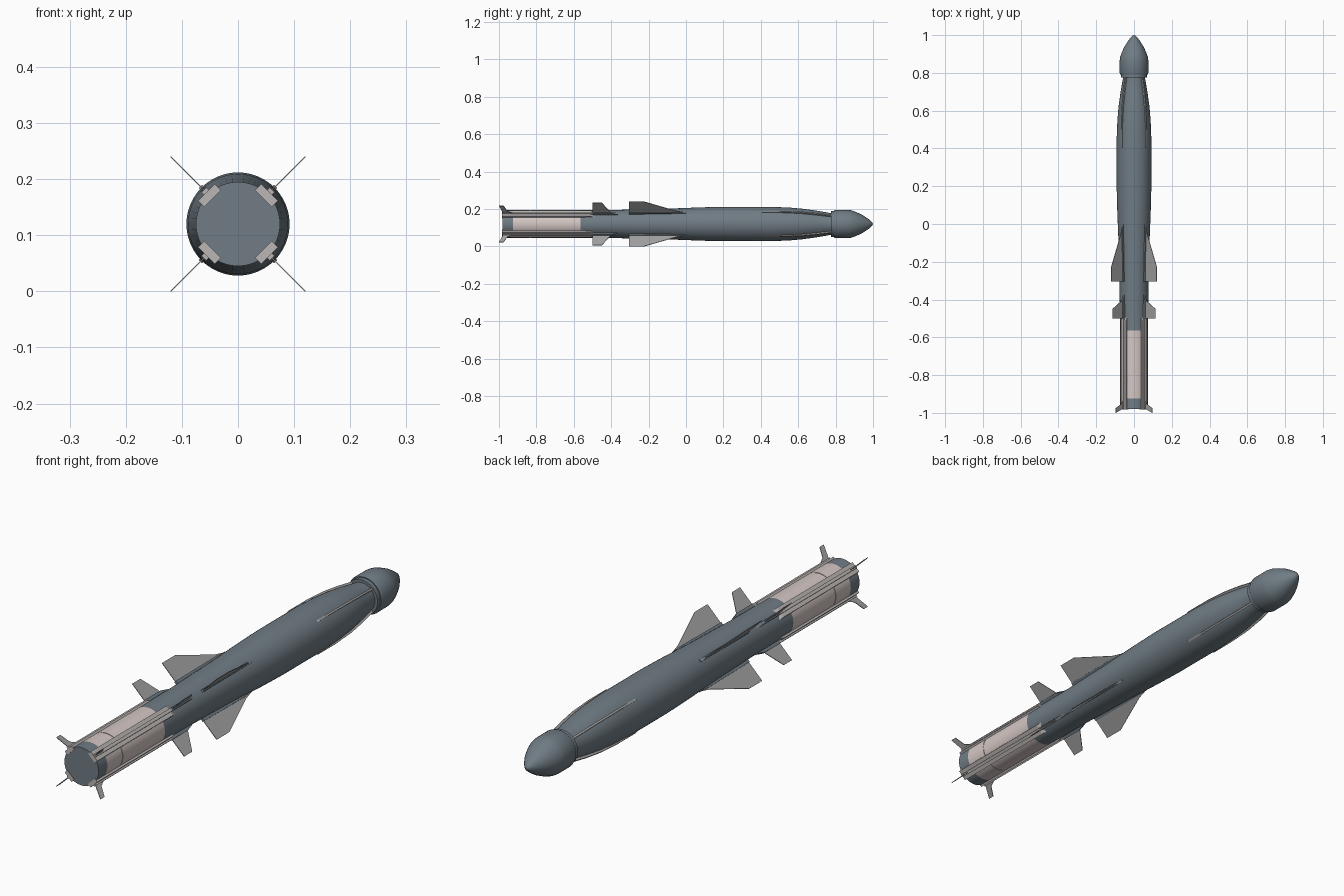
import bpy, bmesh, math
from mathutils import Matrix, Vector

if "Cube" in bpy.data.objects:
    bpy.data.objects.remove(bpy.data.objects["Cube"])

AXIS_Z = 0.12
SEGMENTS = 48


def material(name, rgb):
    m = bpy.data.materials.new(name)
    m.diffuse_color = (*rgb, 1)
    m.use_nodes = True
    m.node_tree.nodes["Principled BSDF"].inputs["Base Color"].default_value = m.diffuse_color
    return m


SLATE = material("slate_paint", (0.16, 0.20, 0.23))
PALE = material("pale_pink_paint", (0.66, 0.57, 0.55))
FIN = material("fin_grey", (0.36, 0.36, 0.36))
RAIL = material("rail_grey", (0.5, 0.47, 0.46))


def finish(bm, name, mat, smooth=True):
    bmesh.ops.recalc_face_normals(bm, faces=bm.faces)
    mesh = bpy.data.meshes.new(name)
    bm.to_mesh(mesh)
    bm.free()
    mesh.materials.append(mat)
    ob = bpy.data.objects.new(name, mesh)
    bpy.context.collection.objects.link(ob)
    ob.location.z = AXIS_Z
    if smooth:
        bpy.ops.object.select_all(action='DESELECT')
        ob.select_set(True)
        bpy.context.view_layer.objects.active = ob
        bpy.ops.object.shade_smooth_by_angle(angle=math.radians(30))
    return ob


def lathe(name, profile, mat):
    """Turn a (y, radius) profile around the long axis."""
    bm = bmesh.new()
    verts = [bm.verts.new((r, y, 0)) for y, r in profile]
    edges = [bm.edges.new(pair) for pair in zip(verts, verts[1:])]
    bmesh.ops.spin(bm, geom=verts + edges, cent=(0, 0, 0), axis=(0, 1, 0),
                   angle=2 * math.pi, steps=SEGMENTS, use_merge=True)
    bmesh.ops.remove_doubles(bm, verts=bm.verts, dist=1e-5)
    return finish(bm, name, mat)


def four_plates(name, outline, thickness, mat):
    """Extrude a (y, radius) outline and repeat it on the four diagonals."""
    bm = bmesh.new()
    for k in range(4):
        rot = Matrix.Rotation(math.radians(45 + 90 * k), 3, 'Y')
        face = bm.faces.new([bm.verts.new(rot @ Vector((-thickness / 2, y, r)))
                             for y, r in outline])
        new = bmesh.ops.extrude_face_region(bm, geom=[face], use_keep_orig=True)
        bmesh.ops.translate(bm, vec=rot @ Vector((thickness, 0, 0)),
                            verts=[v for v in new["geom"]
                                   if isinstance(v, bmesh.types.BMVert)])
    return finish(bm, name, mat, smooth=False)


# Round body sections
lathe("tail_ring", [(-0.98, 0), (-0.98, 0.075), (-0.925, 0.075)], SLATE)
lathe("booster_rear_band", [(-0.925, 0.075), (-0.832, 0.075), (-0.832, 0.073)], PALE)
lathe("booster_front_band", [(-0.832, 0.073), (-0.828, 0.073), (-0.828, 0.075),
                             (-0.565, 0.075)], PALE)
lathe("main_body", [(-0.565, 0.075), (-0.35, 0.076), (-0.1, 0.082), (0.08, 0.089),
                    (0.2, 0.092), (0.45, 0.092), (0.55, 0.088), (0.62, 0.082),
                    (0.7, 0.071), (0.775, 0.058), (0.79, 0.058)], SLATE)
lathe("collar", [(0.775, 0.05), (0.775, 0.069), (0.795, 0.069), (0.795, 0.05)], SLATE)
lathe("nose", [(0.792, 0.05), (0.792, 0.073), (0.80, 0.076), (0.865, 0.076),
               (0.885, 0.073), (0.91, 0.064), (0.94, 0.050), (0.97, 0.031),
               (0.987, 0.018), (0.996, 0.008), (1.0, 0)], SLATE)

# Fins, from the large wings to the tail
four_plates("wing", [(0.0, 0.07), (0.0, 0.086), (-0.05, 0.098), (-0.225, 0.1695),
                     (-0.305, 0.1695), (-0.305, 0.07)], 0.0025, FIN)
four_plates("middle_fin", [(-0.405, 0.07), (-0.405, 0.09), (-0.45, 0.161),
                           (-0.5, 0.161), (-0.5, 0.07)], 0.0025, FIN)
four_plates("tail_fin", [(-0.925, 0.07), (-0.925, 0.084), (-0.955, 0.098),
                         (-0.975, 0.137), (-1.0, 0.137), (-0.978, 0.084),
                         (-0.978, 0.07)], 0.0025, FIN)

# Wing and fin root fairings
four_plates("wing_root", [(0.0, 0.075), (0.0, 0.087), (-0.05, 0.09),
                          (-0.305, 0.088), (-0.305, 0.07)], 0.01, SLATE)
four_plates("middle_fin_root", [(-0.34, 0.07), (-0.405, 0.087),
                                (-0.50, 0.087), (-0.50, 0.07)], 0.012, SLATE)

# Booster rails with a raised spine
four_plates("booster_rail", [(-0.983, 0.064), (-0.983, 0.08), (-0.51, 0.08),
                             (-0.49, 0.072), (-0.49, 0.064)], 0.042, RAIL)
four_plates("rail_spine", [(-0.98, 0.07), (-0.98, 0.086), (-0.5, 0.086),
                           (-0.5, 0.07)], 0.012, RAIL)

# Forward strakes following the shoulder taper
four_plates("forward_strake", [(0.39, 0.085), (0.41, 0.095), (0.52, 0.095),
                               (0.62, 0.090), (0.70, 0.080), (0.775, 0.067),
                               (0.775, 0.05)], 0.008, FIN)
